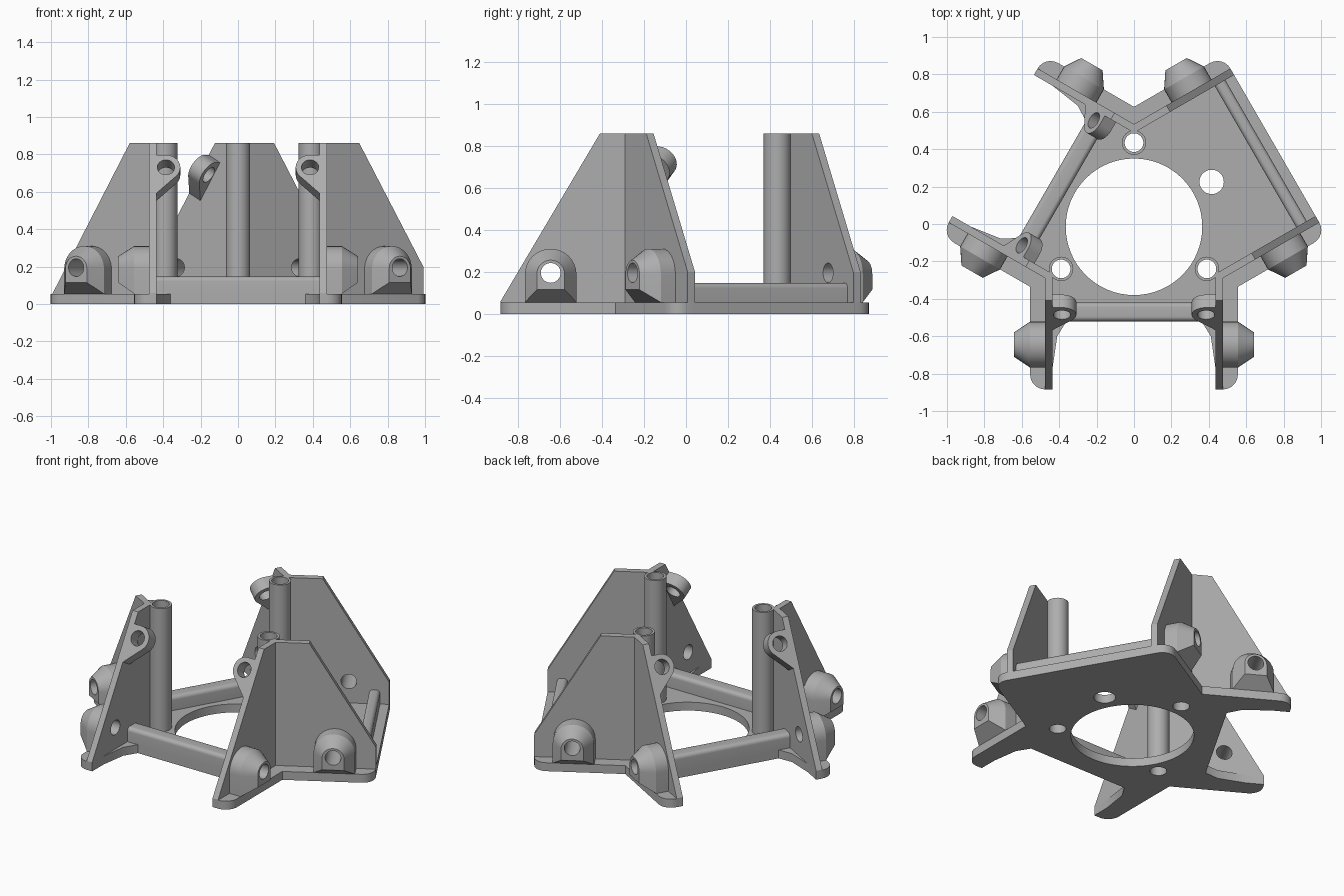
import bpy, bmesh
from math import sin, cos, pi, radians
from mathutils import Matrix, Vector

cube = bpy.data.objects.get("Cube")
if cube:
    bpy.data.objects.remove(cube)

grey = bpy.data.materials.new("plain_grey")
grey.use_nodes = True
COLOUR = (0.42, 0.42, 0.42, 1)
grey.diffuse_color = COLOUR
grey.node_tree.nodes["Principled BSDF"].inputs["Base Color"].default_value = COLOUR

MID = Vector((0, -0.015, 0))
TOP, FLOOR, THICK = 0.86, 0.055, 0.04
TIP, OUT = 0.595, 0.08


def finish(name, bm, matrix=Matrix()):
    bm.transform(matrix)
    bmesh.ops.recalc_face_normals(bm, faces=bm.faces)
    mesh = bpy.data.meshes.new(name)
    bm.to_mesh(mesh)
    bm.free()
    mesh.materials.append(grey)
    ob = bpy.data.objects.new(name, mesh)
    bpy.context.collection.objects.link(ob)
    return ob


def loft(name, loops, matrix=Matrix()):
    """Join matching loops of points into a capped solid."""
    bm = bmesh.new()
    rings = [[bm.verts.new(p) for p in loop] for loop in loops]
    for a, b in zip(rings, rings[1:]):
        for i in range(len(a)):
            j = (i + 1) % len(a)
            bm.faces.new((a[i], a[j], b[j], b[i]))
    bm.faces.new(rings[0])
    bm.faces.new(rings[-1])
    return finish(name, bm, matrix)


def prism(name, outline, low, high, matrix=Matrix()):
    return loft(name, [[(x, y, z) for x, y in outline] for z in (low, high)], matrix)


def circle(x, y, r, n=40):
    return [(x + r * cos(2 * pi * i / n), y + r * sin(2 * pi * i / n)) for i in range(n)]


def cut(ob, cutter):
    mod = ob.modifiers.new("hole", "BOOLEAN")
    mod.operation, mod.solver, mod.object = "DIFFERENCE", "EXACT", cutter
    bpy.context.view_layer.objects.active = ob
    bpy.ops.object.modifier_apply(modifier=mod.name)


def discard(cutter):
    bpy.data.objects.remove(cutter)


def smooth(ob):
    bpy.ops.object.select_all(action="DESELECT")
    ob.select_set(True)
    bpy.context.view_layer.objects.active = ob
    bpy.ops.object.shade_smooth_by_angle(angle=radians(28))


def direction(deg):
    return Vector((cos(radians(deg)), sin(radians(deg)), 0))


def wall_frame(corner, deg):
    """Local x runs along the wall, y away from its outer face, z up."""
    along = direction(deg)
    side = direction(deg + 90)
    if side.dot(direction(corner)) < 0:
        side = -side
    frame = Matrix((along, side, Vector((0, 0, 1)))).transposed().to_4x4()
    frame.translation = MID + direction(corner) * 0.549
    return frame


# Corners: right front, back, left front; each carries two walls
RIGHT, BACK, LEFT = -30, 90, 210
walls = [("right_side", RIGHT, 30, True), ("back_right", BACK, 30, True),
         ("back_left", BACK, 150, False), ("left_side", LEFT, 150, False),
         ("left_front", LEFT, -90, False), ("right_front", RIGHT, -90, False)]

# Base plate outline, walked wall by wall
outline = []
for i, (name, corner, deg, wide) in enumerate(walls):
    pts = [(0.046, OUT)]
    for k in range(7):
        a = pi / 2 * (1 - k / 6)
        pts.append((TIP - OUT + OUT * cos(a), OUT * sin(a)))
    pts.append((TIP, -THICK))
    if not wide:
        pts += [(0.48, -THICK), (0.31, -0.065), (0.23, -0.115)]
    if i % 2:
        pts = pts[:0:-1]
    frame = wall_frame(corner, deg)
    outline += [tuple((frame @ Vector((t, n, 0)))[:2]) for t, n in pts]
    if i % 2:
        notch = frame @ Vector((0.046, OUT, 0))
        if corner != RIGHT and walls[(i + 1) % 6][1] != corner:
            outline.append((notch.x, notch.y))
base = prism("base_plate", outline, 0, FLOOR)
posts = [MID + direction(c) * 0.45 for c in (RIGHT, BACK, LEFT)]
holes = [(MID.x, MID.y, 0.365), (0.415, 0.225, 0.065)] + [(p.x, p.y, 0.05) for p in posts]
for x, y, r in holes:
    cutter = prism("cutter", circle(x, y, r, 64), -0.1, 0.2)
    cut(base, cutter)
    discard(cutter)
smooth(base)

# Hollow corner posts
for label, p in zip(("right", "back", "left"), posts):
    outer, inner = circle(p.x, p.y, 0.065), circle(p.x, p.y, 0.05)
    bm = bmesh.new()
    rings = [[bm.verts.new((x, y, z)) for x, y in c]
             for c, z in ((outer, 0), (outer, TOP), (inner, TOP), (inner, 0))]
    for a, b in zip(rings, rings[1:] + rings[:1]):
        for i in range(len(a)):
            j = (i + 1) % len(a)
            bm.faces.new((a[i], a[j], b[j], b[i]))
    smooth(finish(label + "_post", bm))


def arch(half, bottom, spring, n):
    """Round-topped cross-section of a boss at distance n from the wall."""
    pts = [(-half, bottom), (half, bottom)]
    pts += [(half * cos(pi * k / 16), spring + half * sin(pi * k / 16)) for k in range(17)]
    return [(HOLE_T + t, n, z) for t, z in pts]


HOLE_T, HOLE_Z = 0.355, 0.195
for name, corner, deg, wide in walls:
    frame = wall_frame(corner, deg)
    # Tapering wall
    crest, shoulder = (0.2, 0.2) if wide else (0.12, 0.058)
    side = [(-0.023, 0.01), (TIP, 0.01), (TIP, shoulder), (crest, TOP), (-0.023, TOP)]
    wall = loft(name + "_wall", [[(t, n, z) for t, z in side] for n in (-THICK, 0)], frame)
    # Round-topped boss with a bolt hole through it and the wall
    boss = loft(name + "_boss", [arch(0.123, FLOOR, 0.187, -0.005),
                                 arch(0.123, FLOOR, 0.187, 0.08),
                                 arch(0.066, 0.115, 0.19, 0.165)], frame)
    cutter = loft("cutter", [[(x, n, z) for x, z in circle(HOLE_T, HOLE_Z, 0.047)]
                             for n in (-0.1, 0.3)], frame)
    cut(wall, cutter)
    cut(boss, cutter)
    discard(cutter)
    smooth(wall)
    smooth(boss)
    # Tilted lug flush with the sloping edge
    if not wide:
        down = Vector((TIP - crest, 0, shoulder - TOP)).normalized()
        face = Vector((-down.z, 0, down.x))
        tilt = Matrix((down, Vector((0, 1, 0)), face)).transposed().to_4x4()
        tilt.translation = Vector((crest, 0, TOP)) + down * 0.15
        r, centre = 0.077, -0.09
        shape = [(0.17, -0.03), (-r, -0.03)]
        shape += [(-r * cos(a), centre - r * sin(a))
                  for a in (pi * k / 20 for k in range(16))]
        lug = prism(name + "_lug", shape, -0.08, 0, frame @ tilt)
        cutter = prism("cutter", circle(0, centre, 0.046), -0.2, 0.1, frame @ tilt)
        cut(lug, cutter)
        discard(cutter)
        smooth(lug)

# Round-edged tie bars between facing walls
for label, deg, near, far in (("front", -90, 0.405, 0.505), ("left", 150, 0.405, 0.505),
                              ("right", 30, 0.75, 0.815)):
    e, h = 0.025, 0.147
    section = [(near, FLOOR - 0.005), (far, FLOOR - 0.005)]
    for cx, start in ((far - e, 0), (near + e, pi / 2)):
        section += [(cx + e * cos(start + k * pi / 12), h - e + e * sin(start + k * pi / 12))
                    for k in range(7)]
    place = Matrix.Translation(MID) @ Matrix.Rotation(radians(deg), 4, "Z")
    smooth(loft(label + "_tie_bar", [[(d, s, z) for d, z in section]
                                     for s in (-0.44, 0.44)], place))
